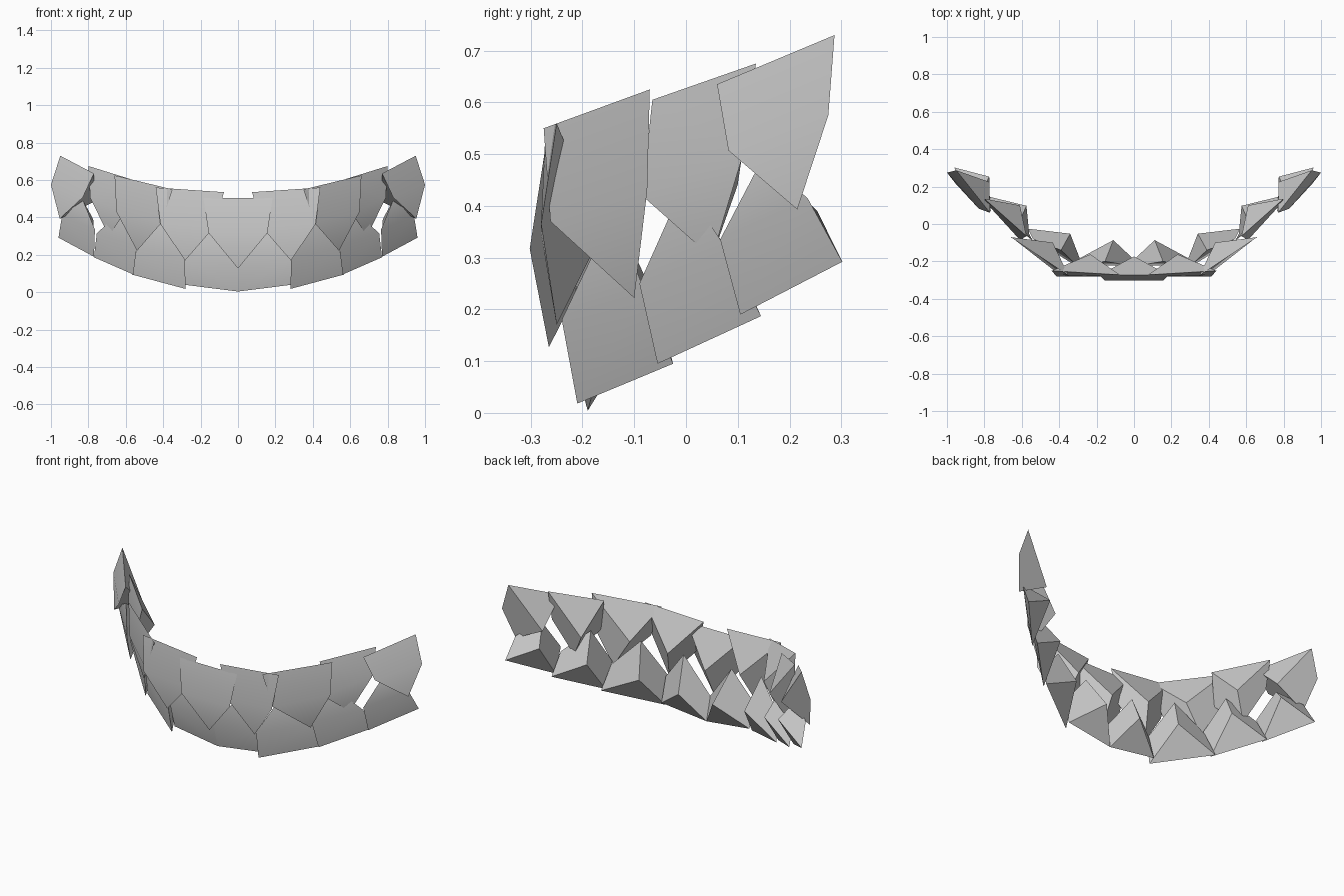
import bpy, bmesh, math
from mathutils import Vector

if "Cube" in bpy.data.objects:
    bpy.data.objects.remove(bpy.data.objects["Cube"])

# Each plate: base-left, base-right, side-right, tip, side-left (right half of the arc)
UPPER = [
    [(-.185, -.273, .505), (.185, -.273, .505), (.157, -.302, .317), (0, -.265, .127), (-.157, -.302, .317)],
    [(.075, -.272, .535), (.44, -.25, .56), (.415, -.28, .365), (.283, -.25, .17), (.13, -.28, .345)],
    [(.35, -.275, .55), (.66, -.07, .625), (.65, -.075, .43), (.54, -.10, .222), (.41, -.262, .37)],
    [(.575, -.065, .605), (.80, .135, .675), (.79, .112, .505), (.69, .05, .30), (.61, -.085, .42)],
    [(.77, .06, .635), (.95, .287, .73), (1.0, .275, .575), (.953, .215, .393), (.83, .082, .507)],
]
LOWER = [
    [(0, -.19, .004), (.285, -.18, .04), (.285, -.22, .18), (.155, -.2, .35), (0, -.225, .14)],
    [(.28, -.21, .018), (.568, -.025, .095), (.54, -.08, .235), (.39, -.14, .39), (.285, -.24, .18)],
    [(.56, -.055, .095), (.77, .145, .187), (.755, .08, .315), (.62, -.005, .44), (.54, -.09, .25)],
    [(.77, .105, .19), (.96, .302, .292), (.94, .235, .415), (.828, .147, .49), (.765, .066, .335)],
]


def add_plate(name, pts, drop, along, flip=1):
    """Faceted plate: gently bent pentagon front with a three-ridged peak behind."""
    a, b = Vector(pts[0]), Vector(pts[1])
    d = b - a
    inward = Vector((-d.y, d.x, 0)).normalized()
    peak = a + d * along + inward * .1
    peak.z = (a.z + b.z) / 2 + drop
    bm = bmesh.new()
    bl, br, sr, tip, sl, pk = [bm.verts.new((p[0] * flip, p[1], p[2]))
                               for p in pts + [tuple(peak)]]
    for f in ((bl, br, sr, sl), (sl, sr, tip), (bl, br, pk),
              (br, sr, tip, pk), (bl, sl, tip, pk)):
        bm.faces.new(f)
    bmesh.ops.recalc_face_normals(bm, faces=bm.faces[:])
    me = bpy.data.meshes.new(name)
    bm.to_mesh(me)
    bm.free()
    ob = bpy.data.objects.new(name, me)
    bpy.context.collection.objects.link(ob)
    # Soft bend across the front, sharp ridges elsewhere
    bpy.ops.object.select_all(action='DESELECT')
    ob.select_set(True)
    bpy.context.view_layer.objects.active = ob
    bpy.ops.object.shade_smooth_by_angle(angle=math.radians(30))


# Upper row: points hang down, middle plate is not mirrored
for i, pts in enumerate(UPPER):
    for flip, side in ((1, "right"), (-1, "left")):
        if i or flip == 1:
            add_plate(f"upper_plate_{i}_{side if i else 'middle'}", pts, -.2, .45 if i else .5, flip)

# Lower row: points stand up behind the upper row
for i, pts in enumerate(LOWER):
    for flip, side in ((1, "right"), (-1, "left")):
        add_plate(f"lower_plate_{i}_{side}", pts, .15, .4, flip)
